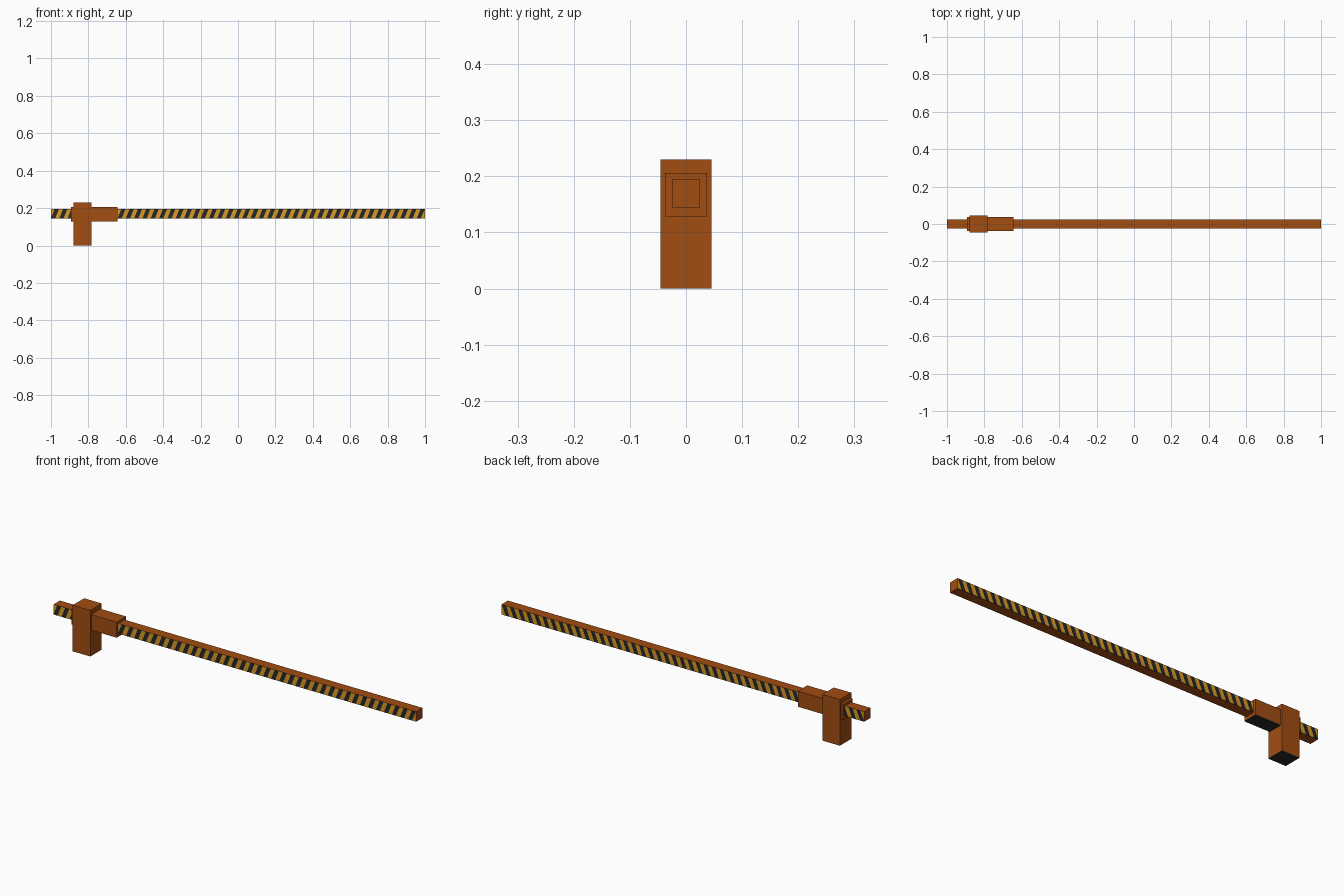
import bpy, bmesh
from mathutils import Vector

if "Cube" in bpy.data.objects:
    bpy.data.objects.remove(bpy.data.objects["Cube"])


def material(name, rgb):
    m = bpy.data.materials.new(name)
    m.diffuse_color = (*rgb, 1)
    m.use_nodes = True
    m.node_tree.nodes["Principled BSDF"].inputs["Base Color"].default_value = m.diffuse_color
    return m


rust = material("rust orange", (0.36, 0.075, 0.006))
black = material("charcoal black", (0.02, 0.02, 0.02))
yellow = material("warning yellow", (0.70, 0.33, 0.02))


def box(name, lo, hi, mats):
    lo, hi = Vector(lo), Vector(hi)
    bm = bmesh.new()
    bmesh.ops.create_cube(bm, size=1)
    for v in bm.verts:
        v.co = Vector(((lo[i] + hi[i]) / 2 + v.co[i] * (hi[i] - lo[i]) for i in range(3)))
    mesh = bpy.data.meshes.new(name)
    for m in mats:
        mesh.materials.append(m)
    bpy.context.collection.objects.link(bpy.data.objects.new(name, mesh))
    return bm, mesh


def finish(bm, mesh):
    bm.to_mesh(mesh)
    bm.free()


# Post and sleeve, with dark undersides
for name, lo, hi in (("post", (-0.88, -0.045, 0), (-0.783, 0.045, 0.23)),
                     ("sleeve", (-0.893, -0.037, 0.128), (-0.643, 0.037, 0.206))):
    bm, mesh = box(name, lo, hi, (rust, black))
    bm.normal_update()
    for f in bm.faces:
        f.material_index = int(f.normal.z < -0.5)
    finish(bm, mesh)

# Barrier arm, sliced by slanted planes into warning stripes on front and back
Z0, Z1, PERIOD, LEAN = 0.144, 0.194, 2 / 45, 0.4
bm, mesh = box("barrier_arm", (-1, -0.025, Z0), (1, 0.025, Z1), (rust, black, yellow))
for i in range(-2, 92):
    bmesh.ops.bisect_plane(bm, geom=bm.verts[:] + bm.edges[:] + bm.faces[:], dist=1e-6,
                           plane_co=(-1 + i * PERIOD / 2, 0, Z0), plane_no=(1, 0, -LEAN))
bm.normal_update()
for f in bm.faces:
    if abs(f.normal.y) > 0.5:
        c = f.calc_center_median()
        k = int((c.x + 1 - LEAN * (c.z - Z0)) // (PERIOD / 2))
        f.material_index = 1 + k % 2
finish(bm, mesh)
